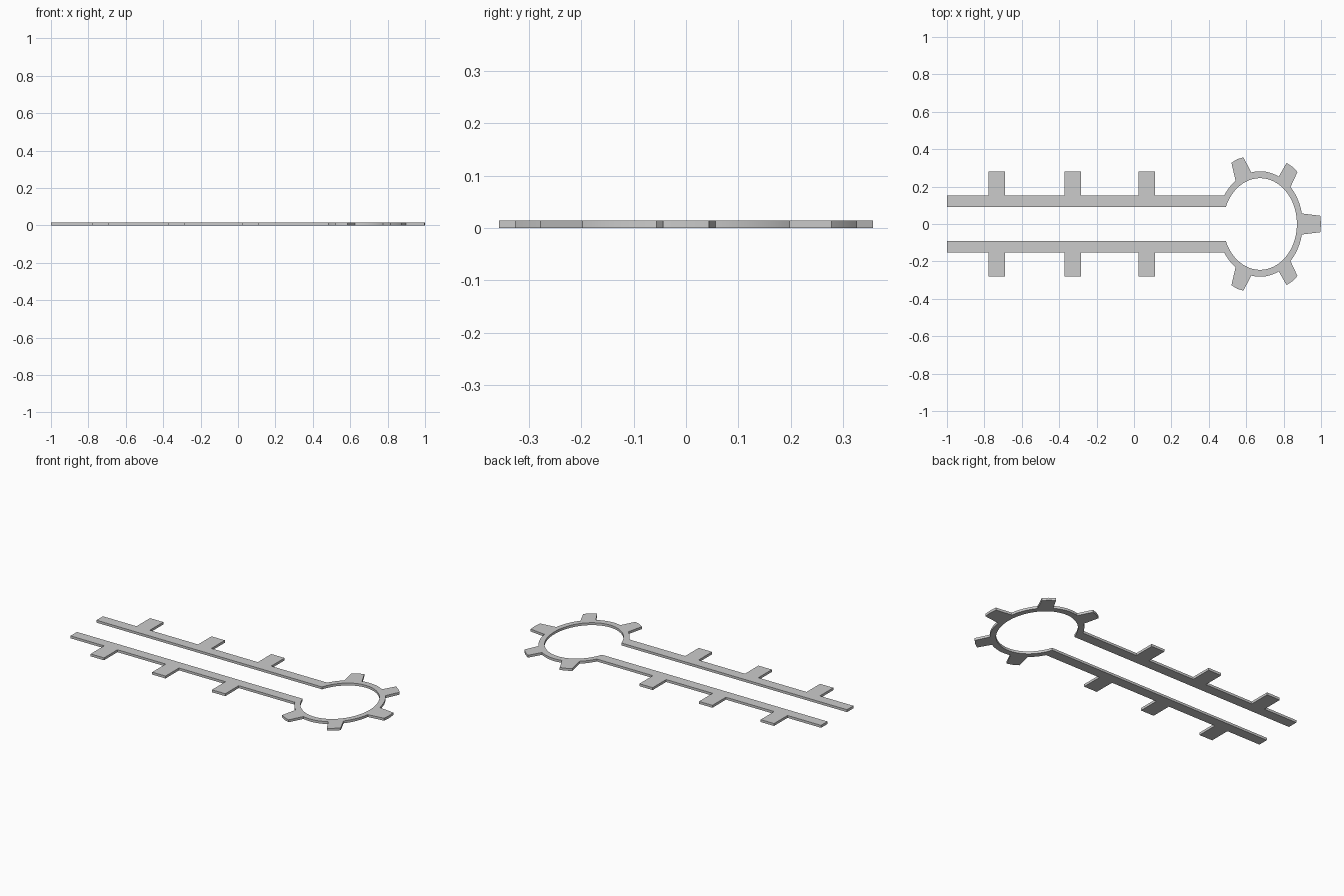
import bpy, bmesh
from math import radians, cos, sin

if "Cube" in bpy.data.objects:
    bpy.data.objects.remove(bpy.data.objects["Cube"])

CX, THICK = 0.674, 0.0145
OUTER, INNER = (0.228, 0.282), (0.197, 0.245)


def arc(radii, a, b, n):
    """Points on the oval ring between two angles in degrees."""
    ts = [radians(a + (b - a) * i / n) for i in range(n + 1)]
    return [(CX + radii[0] * cos(t), radii[1] * sin(t)) for t in ts]


def mirrored(pts):
    return [(x, -y) for x, y in reversed(pts)]


# Outer edge, upper half: ring with flared teeth
outer = [(1.0, 0.0), (0.996, 0.044)]
outer += arc(OUTER, 11.5, 44.5, 12)
outer += [(0.874, 0.278), (0.848, 0.305), (0.816, 0.327)]
outer += arc(OUTER, 64, 102, 14)
outer += [(0.585, 0.357), (0.551, 0.346), (0.521, 0.327)]
outer += arc(OUTER, 125, 147.1, 8)

# Outer edge of the straight rail with square teeth
for x in (0.068, -0.327, -0.734):
    r, l = x + 0.044, x - 0.044
    outer += [(r, 0.153), (r, 0.280), (l, 0.280), (l, 0.153)]
outer.append((-1.0, 0.153))

# Inner edge: rail, then oval opening
inner = [(-1.0, 0.092)] + arc(INNER, 157.95, 0, 48)

# Full open outline, mirrored across y = 0, extruded into a flat plate
outline = mirrored(outer)[:-1] + outer + inner + mirrored(inner)[1:]
bm = bmesh.new()
face = bm.faces.new([bm.verts.new((x, y, 0)) for x, y in outline])
ext = bmesh.ops.extrude_face_region(bm, geom=[face], use_keep_orig=True)
top = [g for g in ext["geom"] if isinstance(g, bmesh.types.BMVert)]
bmesh.ops.translate(bm, verts=top, vec=(0, 0, THICK))
bmesh.ops.recalc_face_normals(bm, faces=bm.faces)
bmesh.ops.triangulate(bm, faces=[f for f in bm.faces if len(f.verts) > 4])

mesh = bpy.data.meshes.new("toothed_plate")
bm.to_mesh(mesh)
bm.free()
plate = bpy.data.objects.new("toothed_plate", mesh)
bpy.context.collection.objects.link(plate)
bpy.context.view_layer.objects.active = plate
plate.select_set(True)
bpy.ops.object.shade_smooth_by_angle(angle=radians(20))
